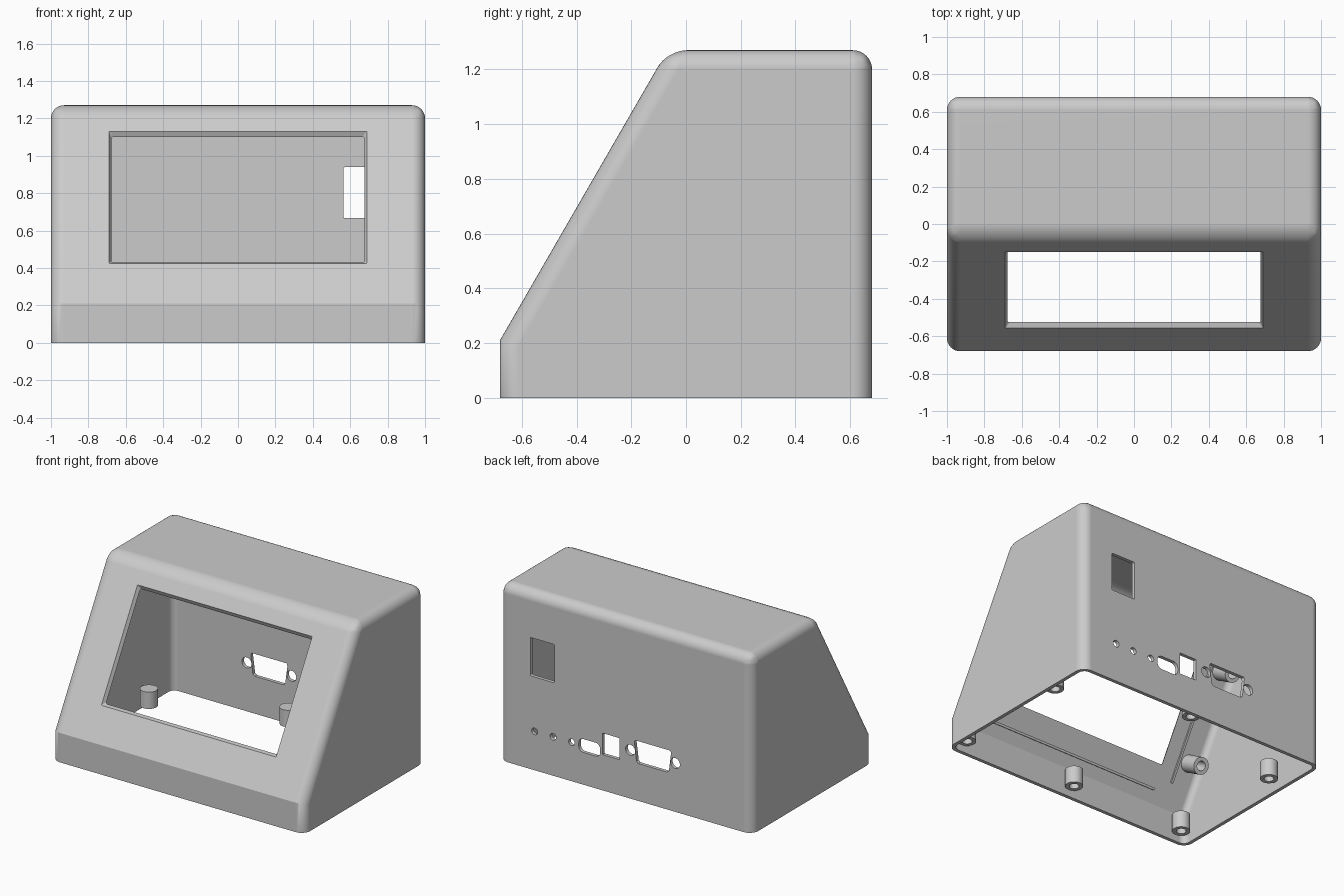
import bpy, bmesh, math
from mathutils import Matrix, Vector

cube = bpy.data.objects.get("Cube")
if cube:
    bpy.data.objects.remove(cube, do_unlink=True)

WALL = 0.025
HALF_Y, FOLD_Z, TOP_Z = 0.68, 0.21, 1.27
SIN, COS = math.sin(math.radians(60)), 0.5

grey = bpy.data.materials.new("light_grey_plastic")
grey.use_nodes = True
tone = (0.6, 0.6, 0.6, 1)
grey.diffuse_color = tone
grey.node_tree.nodes["Principled BSDF"].inputs["Base Color"].default_value = tone


def frame(x, y, z, origin):
    m = Matrix((x, y, z)).transposed().to_4x4()
    m.translation = Vector(origin)
    return m


# Sloping panel frame: x across, y up the slope, z outwards
PANEL = frame((1, 0, 0), (0, COS, SIN), (0, -SIN, COS), (0, -HALF_Y, FOLD_Z))
# Back wall frame: x across, y up, z towards the front
BACK = frame((1, 0, 0), (0, 0, 1), (0, -1, 0), (0, 0.75, 0))


def finish(bm, name, matrix=Matrix()):
    bmesh.ops.recalc_face_normals(bm, faces=bm.faces)
    me = bpy.data.meshes.new(name)
    bm.to_mesh(me)
    bm.free()
    me.transform(matrix)
    me.materials.append(grey)
    ob = bpy.data.objects.new(name, me)
    bpy.context.collection.objects.link(ob)
    return ob


def loft(name, loop_a, loop_b, za, zb, matrix=Matrix()):
    """Closed solid between two loops with equal point counts."""
    bm = bmesh.new()
    a = [bm.verts.new((x, y, za)) for x, y in loop_a]
    b = [bm.verts.new((x, y, zb)) for x, y in loop_b]
    bm.faces.new(a)
    bm.faces.new(b[::-1])
    for i in range(len(a)):
        j = (i + 1) % len(a)
        bm.faces.new((a[i], b[i], b[j], a[j]))
    return finish(bm, name, matrix)


def rounded(cx, cy, hx, hy, r, steps=6):
    pts = []
    for k, (sx, sy) in enumerate(((1, 1), (-1, 1), (-1, -1), (1, -1))):
        for i in range(steps + 1):
            a = math.pi / 2 * (k + i / steps)
            pts.append((cx + sx * (hx - r) + r * math.cos(a),
                        cy + sy * (hy - r) + r * math.sin(a)))
    return pts


def circle(cx, cy, r, n=24):
    return [(cx + r * math.cos(math.tau * i / n), cy + r * math.sin(math.tau * i / n))
            for i in range(n)]


def hull(name, inset, radius, floor):
    """Wedge-fronted body, rounded everywhere but the fold and the base."""
    y, top = HALF_Y - inset, TOP_Z - inset
    slope = SIN / COS
    fold = FOLD_Z + slope * inset - inset / COS
    ridge = -HALF_Y + (top - FOLD_Z + inset / COS) / slope
    profile = [(-y, floor), (-y, fold), (ridge, top), (y, top), (y, floor)]
    bm = bmesh.new()
    left, right = ([bm.verts.new((s * (1 - inset), *p)) for p in profile] for s in (1, -1))
    bm.faces.new(left)
    bm.faces.new(right[::-1])
    for i in range(5):
        j = (i + 1) % 5
        bm.faces.new((left[i], right[i], right[j], left[j]))
    soft = []
    for e in bm.edges:
        p, q = (v.co for v in e.verts)
        on_base = p.z == floor and q.z == floor
        on_fold = abs(p.z - fold) < 1e-5 and abs(q.z - fold) < 1e-5
        if not on_base and not on_fold:
            soft.append(e)
    bmesh.ops.bevel(bm, geom=soft, offset=radius, segments=8, profile=0.5,
                    affect='EDGES', clamp_overlap=True)
    return finish(bm, name)


def cut(body, cutter):
    cutter.hide_render = True
    mod = body.modifiers.new("cut", 'BOOLEAN')
    mod.operation, mod.solver, mod.object = 'DIFFERENCE', 'EXACT', cutter
    bpy.context.view_layer.objects.active = body
    bpy.ops.object.modifier_apply(modifier=mod.name)
    bpy.data.objects.remove(cutter, do_unlink=True)


def post(name, matrix, height, radius=0.058, bore=0.032):
    """Screw post with a blind bore opening at its local base."""
    pts = [(0, height), (radius, height), (radius, 0), (bore, 0),
           (bore, height * 0.8), (0, height * 0.8)]
    bm = bmesh.new()
    vs = [bm.verts.new((r, 0, z)) for r, z in pts]
    es = [bm.edges.new(pair) for pair in zip(vs, vs[1:])]
    bmesh.ops.spin(bm, geom=vs + es, cent=(0, 0, 0), axis=(0, 0, 1),
                   angle=math.tau, steps=32, use_merge=True)
    bmesh.ops.remove_doubles(bm, verts=bm.verts, dist=1e-5)
    return finish(bm, name, matrix)


def rib(name, cx, cy, hx, hy):
    ends = rounded(cx, cy, hx, hy, 0.006, 3)
    return loft(name, ends, ends, -WALL - 0.012, -WALL + 0.005, PANEL)


# Hollow shell, open underneath
shell = hull("enclosure_shell", 0, 0.07, 0)
cut(shell, hull("cavity_cutter", WALL, 0.045, -0.2))

# Tapered screen opening in the sloping panel
MID = 0.655
cut(shell, loft("window_cutter", rounded(0, MID, 0.696, 0.415, 0.003),
                rounded(0, MID, 0.662, 0.37, 0.022), 0.01, -0.05, PANEL))

# Openings in the back wall
ROW = 0.278
openings = [
    rounded(0.66, 0.803, 0.095, 0.137, 0.008),            # switch
    rounded(0.287, ROW, 0.085, 0.048, 0.036),             # small socket
    rounded(0.117, 0.332, 0.067, 0.077, 0.004),           # square socket
    [(-0.353, 0.427), (-0.073, 0.427), (-0.068, 0.41),    # serial socket
     (-0.085, 0.28), (-0.1, 0.267), (-0.326, 0.267), (-0.341, 0.28), (-0.358, 0.41)],
]
openings += [circle(x, ROW, 0.024) for x in (0.72, 0.575, 0.428)]
openings += [circle(-0.213 + s * 0.177, 0.347, 0.038) for s in (1, -1)]
for loop in openings:
    cut(shell, loft("opening_cutter", loop, loop, 0, 0.15, BACK))

parts = [shell]

# Base screw posts
for side, x in (("left", 0.9), ("middle", 0), ("right", -0.9)):
    for end, y in (("front", -0.6), ("back", 0.57 if x == 0 else 0.28)):
        parts.append(post(f"base_post_{end}_{side}", Matrix.Translation((x, y, 0.05)), 0.12))

# Screen screw posts and locating ribs behind the panel
for side, s in (("left", 1), ("right", -1)):
    for level, t in (("lower", -1), ("upper", 1)):
        spot = Matrix.Translation((s * 0.87, MID + t * 0.315, -0.17))
        parts.append(post(f"panel_post_{level}_{side}", PANEL @ spot, 0.155))
    parts.append(rib(f"panel_rib_{side}", s * 0.79, MID, 0.008, 0.475))
parts.append(rib("panel_rib_lower", 0, 0.1, 0.68, 0.008))
parts.append(rib("panel_rib_upper", 0, 1.17, 0.68, 0.008))

# Smooth rounded areas, keep real edges crisp
bpy.ops.object.select_all(action='DESELECT')
for ob in parts:
    ob.select_set(True)
bpy.context.view_layer.objects.active = shell
bpy.ops.object.shade_smooth_by_angle(angle=math.radians(28))
weighted = shell.modifiers.new("even_shading", 'WEIGHTED_NORMAL')
weighted.keep_sharp = True
